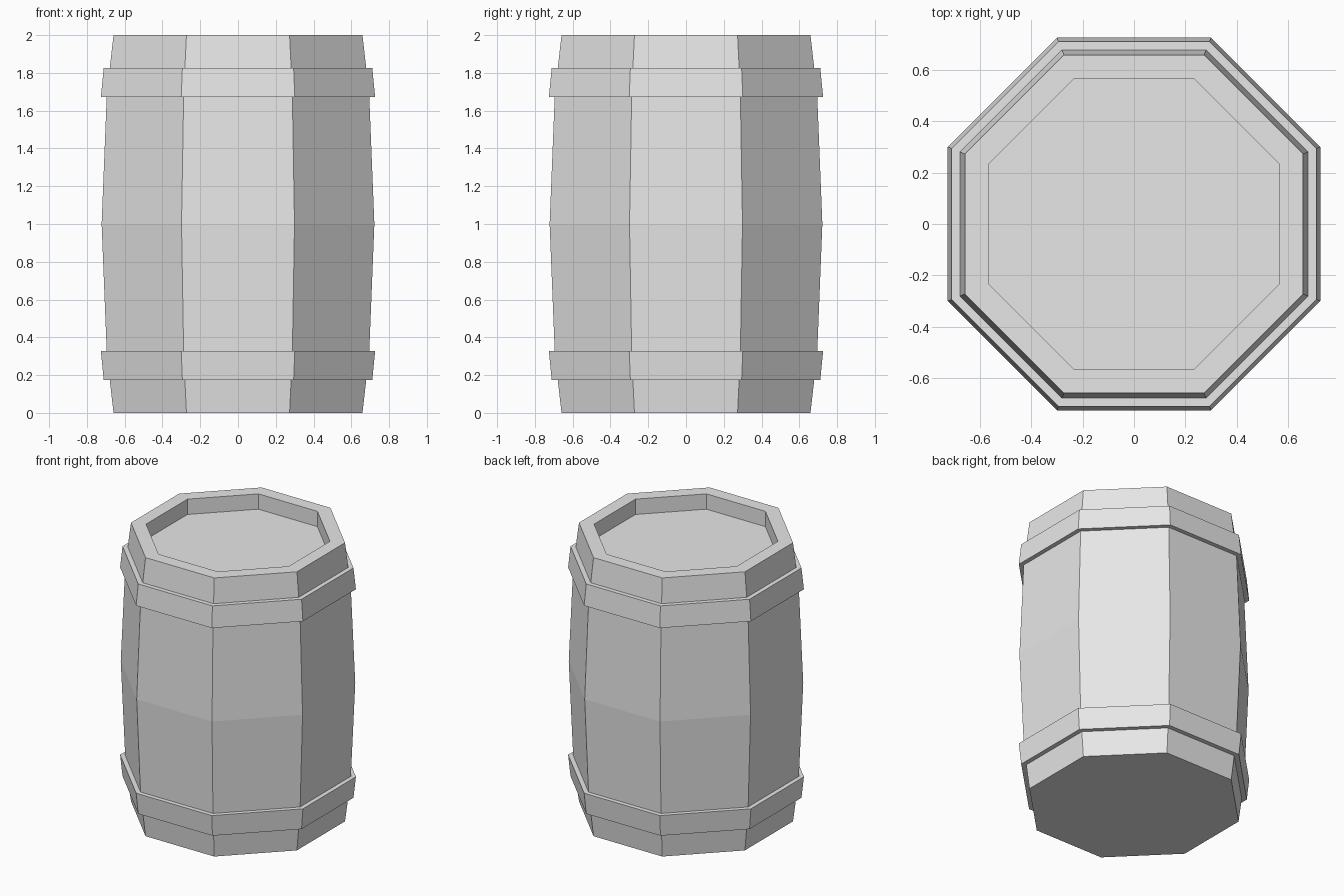
import bpy, bmesh, math

if "Cube" in bpy.data.objects:
    bpy.data.objects.remove(bpy.data.objects["Cube"])

SIDES = 8

grey = bpy.data.materials.new("plain_grey")
grey.diffuse_color = (0.8, 0.8, 0.8, 1.0)
grey.use_nodes = True
grey.node_tree.nodes["Principled BSDF"].inputs["Base Color"].default_value = grey.diffuse_color


def lathe(name, profile):
    """Sweep an (apothem, z) profile round z as a flat-sided prism, capping both ends."""
    bm = bmesh.new()
    rings = []
    for apothem, z in profile:
        r = apothem / math.cos(math.pi / SIDES)
        angles = [2 * math.pi * (i + 0.5) / SIDES for i in range(SIDES)]
        rings.append([bm.verts.new((r * math.cos(a), r * math.sin(a), z)) for a in angles])
    for low, high in zip(rings, rings[1:]):
        for i in range(SIDES):
            j = (i + 1) % SIDES
            bm.faces.new((low[i], low[j], high[j], high[i]))
    bm.faces.new(rings[0][::-1])
    bm.faces.new(rings[-1])
    bmesh.ops.recalc_face_normals(bm, faces=bm.faces)
    mesh = bpy.data.meshes.new(name)
    bm.to_mesh(mesh)
    bm.free()
    mesh.materials.append(grey)
    obj = bpy.data.objects.new(name, mesh)
    bpy.context.collection.objects.link(obj)
    return obj


# Lower half of the outside: base, raised hoop, bulging staves
lower = [(0.659, 0.0), (0.679, 0.175), (0.711, 0.175), (0.726, 0.327), (0.695, 0.327)]
belly = [(0.722, 1.0)]
# Upper half mirrors the lower half
upper = [(a, 2.0 - z) for a, z in reversed(lower)]
# Rim and sunken lid
lid = [(0.566, 2.0), (0.566, 1.89)]

lathe("barrel", lower + belly + upper + lid)
